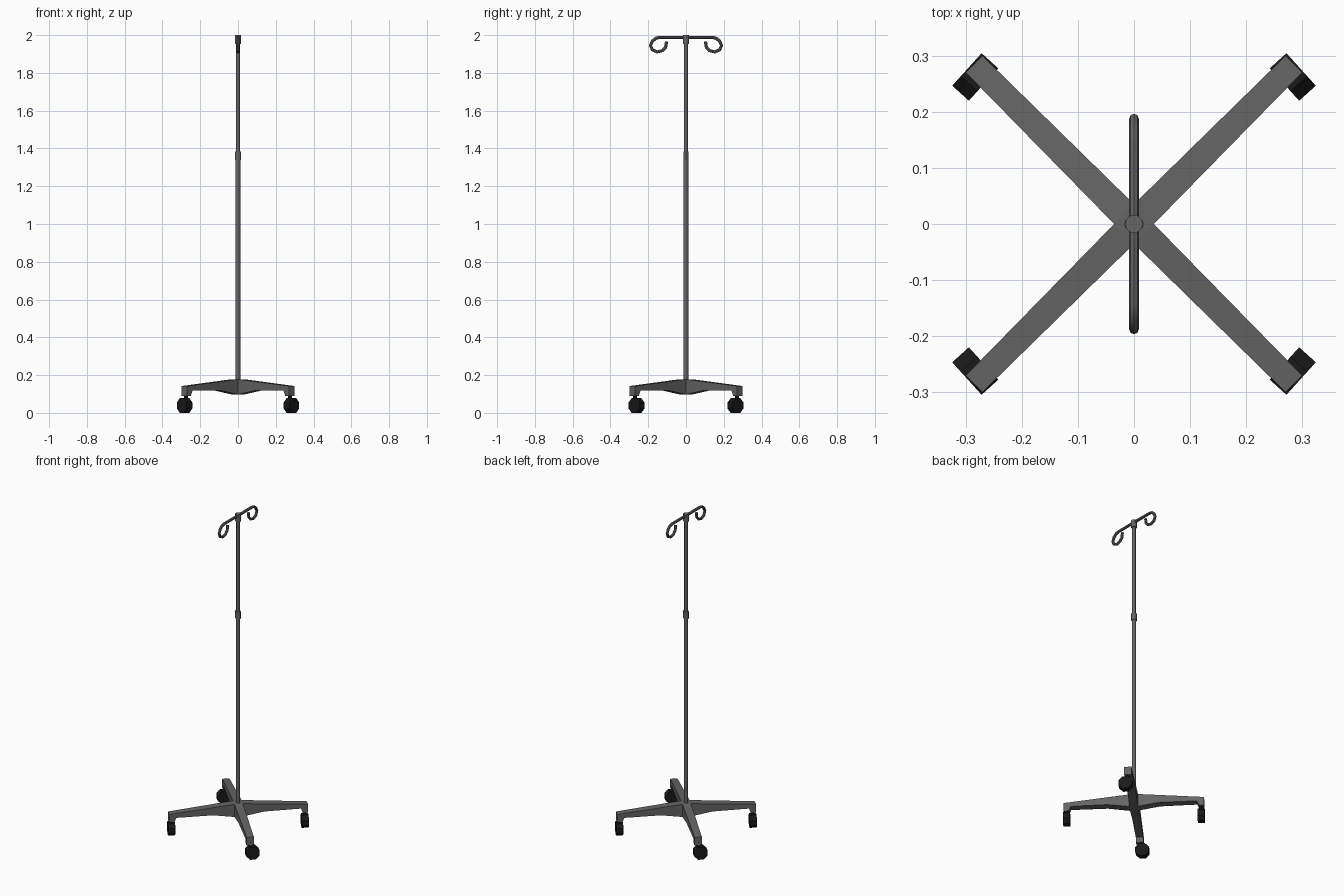
import bpy, bmesh
from math import radians, cos, pi, atan2
from mathutils import Matrix, Vector

if "Cube" in bpy.data.objects:
    bpy.data.objects.remove(bpy.data.objects["Cube"])


def material(name, v):
    m = bpy.data.materials.new(name)
    m.diffuse_color = (v, v, v, 1)
    m.use_nodes = True
    m.node_tree.nodes["Principled BSDF"].inputs["Base Color"].default_value = m.diffuse_color
    return m


metal = material("dark_grey_metal", 0.13)
rubber = material("black_rubber", 0.01)


def finish(ob, mat, smooth=True):
    ob.data.materials.clear()
    ob.data.materials.append(mat)
    bpy.ops.object.select_all(action='DESELECT')
    ob.select_set(True)
    bpy.context.view_layer.objects.active = ob
    if smooth:
        bpy.ops.object.shade_smooth_by_angle(angle=radians(35))


def post(name, x, y, z0, z1, r, mat, sides=12, sy=1):
    bpy.ops.mesh.primitive_cylinder_add(vertices=sides, radius=r, depth=z1 - z0,
                                        location=(x, y, (z0 + z1) / 2))
    ob = bpy.context.object
    ob.name = name
    ob.data.transform(Matrix.Diagonal((1, sy, 1, 1)))
    finish(ob, mat)
    return ob


# Four-legged base: one leg profile (distance, height), mitred at the centre
profile = [(.025, .178), (.403, .142), (.403, .09), (.374, .09),
           (.362, .118), (.15, .118), (.025, .098)]
bm = bmesh.new()
for k in range(4):
    rot = Matrix.Rotation(pi / 4 + k * pi / 2, 3, 'Z')

    def vert(d, w, z):
        return bm.verts.new(rot @ Vector((d, w, z)))

    def half(d):
        return .025 - .004 * (d - .025) / .378

    left = [vert(d, half(d), z) for d, z in profile]
    right = [vert(d, -half(d), z) for d, z in profile]
    bm.faces.new(left)
    bm.faces.new(right[::-1])
    for i in range(len(profile) - 1):
        bm.faces.new((left[i], right[i], right[i + 1], left[i + 1]))
    bm.faces.new((left[0], right[0], vert(0, 0, .178)))
    bm.faces.new((left[-1], right[-1], vert(0, 0, .098)))
bmesh.ops.remove_doubles(bm, verts=bm.verts, dist=.0005)
bmesh.ops.recalc_face_normals(bm, faces=bm.faces)
mesh = bpy.data.meshes.new("leg_base")
bm.to_mesh(mesh)
bm.free()
base = bpy.data.objects.new("leg_base", mesh)
bpy.context.collection.objects.link(base)
finish(base, metal, smooth=False)

# Casters: octagonal wheel and short stem under each leg end
for sx in (-1, 1):
    for sy in (-1, 1):
        post("caster_stem", sx * .276, sy * .27, .06, .095, .011, rubber, 8)
        axis = atan2(sy * .67, sx * .74)
        bpy.ops.mesh.primitive_cylinder_add(vertices=8, radius=.039 / cos(pi / 8), depth=.04)
        wheel = bpy.context.object
        wheel.name = "caster_wheel"
        wheel.data.transform(Matrix.Translation((sx * .283, sy * .262, .039))
                             @ Matrix.Rotation(axis, 4, 'Z')
                             @ Matrix.Rotation(pi / 2, 4, 'Y')
                             @ Matrix.Rotation(pi / 8, 4, 'Z'))
        finish(wheel, rubber, smooth=False)

# Telescopic pole, height clamp and top cap
post("lower_pole", 0, 0, .165, 1.36, .0125, metal)
post("upper_pole", 0, 0, 1.36, 1.97, .0105, metal)
post("height_clamp", 0, 0, 1.34, 1.385, .0172, metal, 12, .84)
post("top_cap", 0, 0, 1.953, 2.0, .0162, metal)

# Double hook: one bent tube across the top
side = [(.14, 1.988), (.16, 1.983), (.178, 1.968), (.188, 1.945), (.178, 1.922),
        (.152, 1.911), (.125, 1.918), (.108, 1.935), (.103, 1.966)]
path = [(-y, z) for y, z in side[::-1]] + side
curve = bpy.data.curves.new("hook_bar", 'CURVE')
curve.dimensions = '3D'
curve.bevel_depth = .0085
curve.bevel_resolution = 2
curve.use_fill_caps = True
sp = curve.splines.new('POLY')
sp.points.add(len(path) - 1)
for p, (y, z) in zip(sp.points, path):
    p.co = (0, y, z, 1)
hook = bpy.data.objects.new("hook_bar", curve)
bpy.context.collection.objects.link(hook)
finish(hook, metal, smooth=False)
bpy.ops.object.convert(target='MESH')
finish(bpy.context.object, metal)
